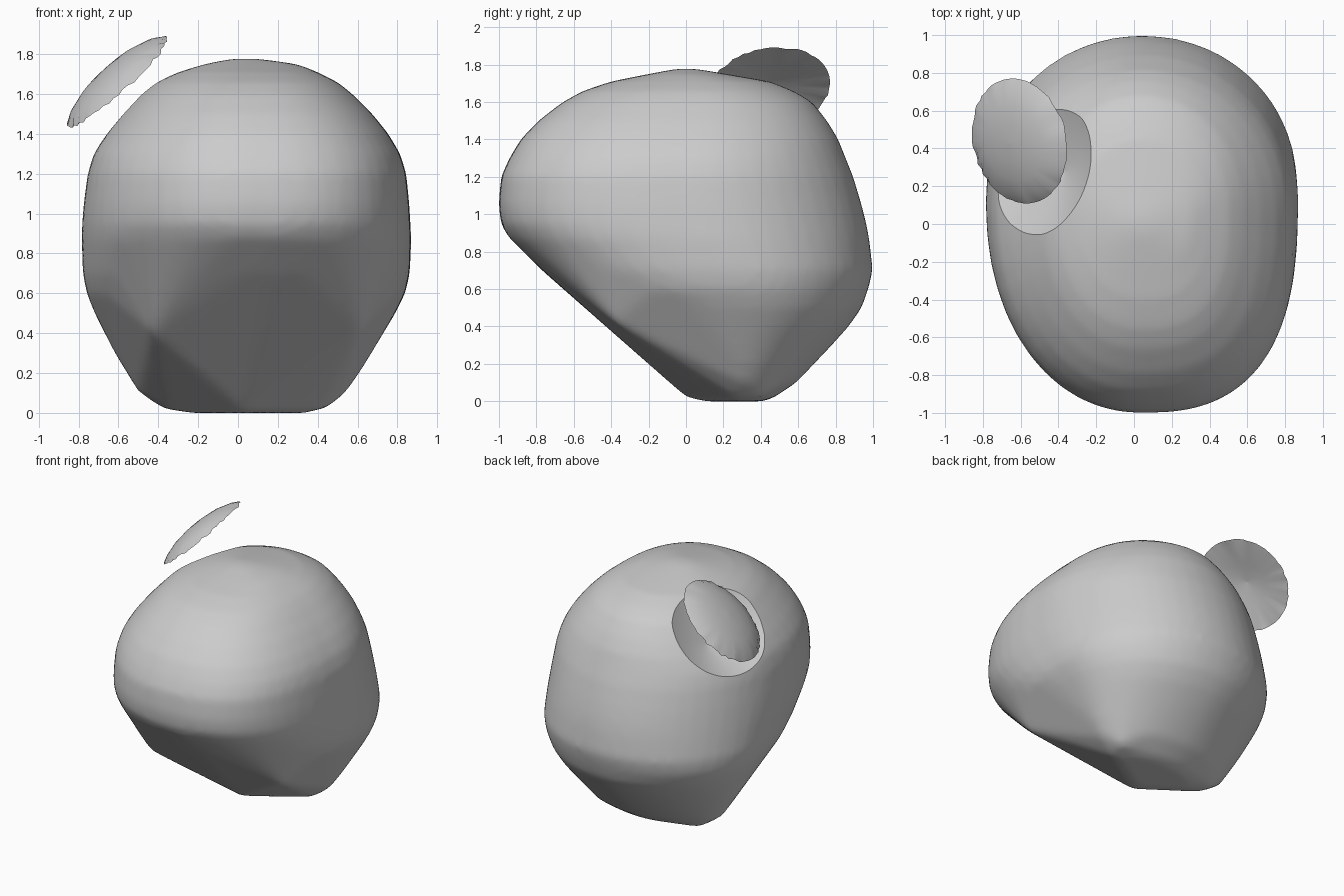
import bpy, bmesh, math, random
from mathutils import Vector

random.seed(4)
if "Cube" in bpy.data.objects:
    bpy.data.objects.remove(bpy.data.objects["Cube"], do_unlink=True)

stone = bpy.data.materials.new("stone_grey")
stone.use_nodes = True
grey = (0.6, 0.6, 0.6, 1)
stone.diffuse_color = grey
stone.node_tree.nodes["Principled BSDF"].inputs["Base Color"].default_value = grey


def finish(name, bm):
    """Turn a bmesh into a grey object."""
    bmesh.ops.recalc_face_normals(bm, faces=bm.faces)
    mesh = bpy.data.meshes.new(name)
    bm.to_mesh(mesh)
    bm.free()
    mesh.materials.append(stone)
    obj = bpy.data.objects.new(name, mesh)
    bpy.context.collection.objects.link(obj)
    return obj


def lathe(name, profile, centre, axis, ragged=0, segments=64):
    """Turn a (radius, height) profile; the widest ring can be roughened."""
    bm = bmesh.new()
    widest = max(r for r, h in profile)
    loops = []
    for r, h in profile:
        loop = []
        for i in range(segments):
            a = math.tau * i / segments
            rough = random.uniform(-ragged, ragged) if r == widest else 0
            loop.append(bm.verts.new((r * math.cos(a), r * math.sin(a), h + rough)))
        loops.append(loop)
    for a, b in zip(loops, loops[1:]):
        for i in range(segments):
            j = (i + 1) % segments
            bm.faces.new((a[i], a[j], b[j], b[i]))
    bm.faces.new(loops[0][::-1])
    bm.faces.new(loops[-1])
    obj = finish(name, bm)
    obj.location = centre
    obj.rotation_euler = Vector(axis).to_track_quat('Z', 'Y').to_euler()
    return obj


def apply_modifier(obj, kind, **settings):
    mod = obj.modifiers.new("step", kind)
    for key, value in settings.items():
        setattr(mod, key, value)
    bpy.context.view_layer.objects.active = obj
    bpy.ops.object.modifier_apply(modifier=mod.name)


def smooth(obj, degrees):
    bpy.ops.object.select_all(action='DESELECT')
    obj.select_set(True)
    bpy.context.view_layer.objects.active = obj
    bpy.ops.object.shade_smooth_by_angle(angle=math.radians(degrees))


def roundness(left, back, z):
    """Superellipse exponent of one quarter of a slice."""
    low = min(1, z / 0.6)
    if back:
        return 2.05 if left else 1.7 + 0.3 * low ** 3
    return 1 + (1.6 if left else 1.1) * low


def slice_ring(z, x0, x1, y0, y1, segments=48):
    """Lopsided slice, diamond-like in front near the ground."""
    xc, yc = 0.04, y0 + 0.55 * (y1 - y0)
    for i in range(segments):
        a = math.tau * i / segments
        c, s = math.cos(a), math.sin(a)
        n = roundness(c > 0, s > 0, z)
        u = math.copysign(abs(c) ** (2 / n), c)
        v = math.copysign(abs(s) ** (2 / n), s)
        yield (xc + u * (x1 - xc if c > 0 else xc - x0),
               yc + v * (y1 - yc if s > 0 else yc - y0), z)


# Boulder body: height, right, left, front, back of each slice
slices = [
    (0, -.24, .34, .1, .42), (.02, -.36, .43, .02, .47), (.1, -.5, .54, -.07, .59),
    (.2, -.56, .61, -.18, .68), (.3, -.62, .66, -.3, .78), (.4, -.67, .73, -.41, .87),
    (.5, -.72, .79, -.53, .94), (.6, -.76, .84, -.65, .975), (.7, -.78, .863, -.77, 1),
    (.87, -.785, .87, -.94, .98), (.95, -.783, .866, -.99, .965), (1.05, -.775, .86, -1.003, .94),
    (1.2, -.755, .845, -.99, .895), (1.3, -.725, .815, -.945, .855), (1.4, -.66, .755, -.885, .815),
    (1.5, -.58, .675, -.79, .755), (1.6, -.49, .575, -.66, .675), (1.66, -.41, .5, -.55, .575),
    (1.71, -.3, .4, -.4, .45), (1.75, -.17, .3, -.2, .22), (1.778, -.03, .1, -.05, .05)]

# Corners of the flat undercut: two shoulders, brow, and diamond foot
corners = [(-.43, -.42, .4), (.62, -.38, .42), (-.03, -.95, .88), (.2, -.95, .88),
           (.02, .01, .015), (.45, .4, .03), (-.37, .37, .02)]

bm = bmesh.new()
for s in slices:
    for p in slice_ring(*s):
        bm.verts.new(p)
for p in corners:
    bm.verts.new(p)
bmesh.ops.convex_hull(bm, input=bm.verts)
bmesh.ops.delete(bm, geom=[v for v in bm.verts if not v.link_faces], context='VERTS')
body = finish("boulder_body", bm)
apply_modifier(body, 'REMESH', mode='VOXEL', voxel_size=0.028)
apply_modifier(body, 'SMOOTH', factor=0.5, iterations=8)

# Shallow conical socket cut into the upper right back
R = 0.335
cutter = lathe("socket_cutter", [(.002, -.15), (R * 1.3, .045), (R * 1.3, .4), (.002, .4)],
               (-.47, .31, 1.475), (-.68, .2, .7))
cutter.hide_render = True
apply_modifier(body, 'BOOLEAN', operation='DIFFERENCE', solver='EXACT', object=cutter)
bpy.data.objects.remove(cutter, do_unlink=True)
smooth(body, 35)

# Thin domed lid with a ragged rim, floating off the socket
lid = lathe("floating_lid",
            [(.002, .05), (.1, .045), (.2, .03), (.29, 0), (R, -.03),
             (.28, -.02), (.15, 0), (.002, .03)],
            (-.625, .435, 1.685), (-.66, -.16, .735), ragged=.008)
smooth(lid, 40)
